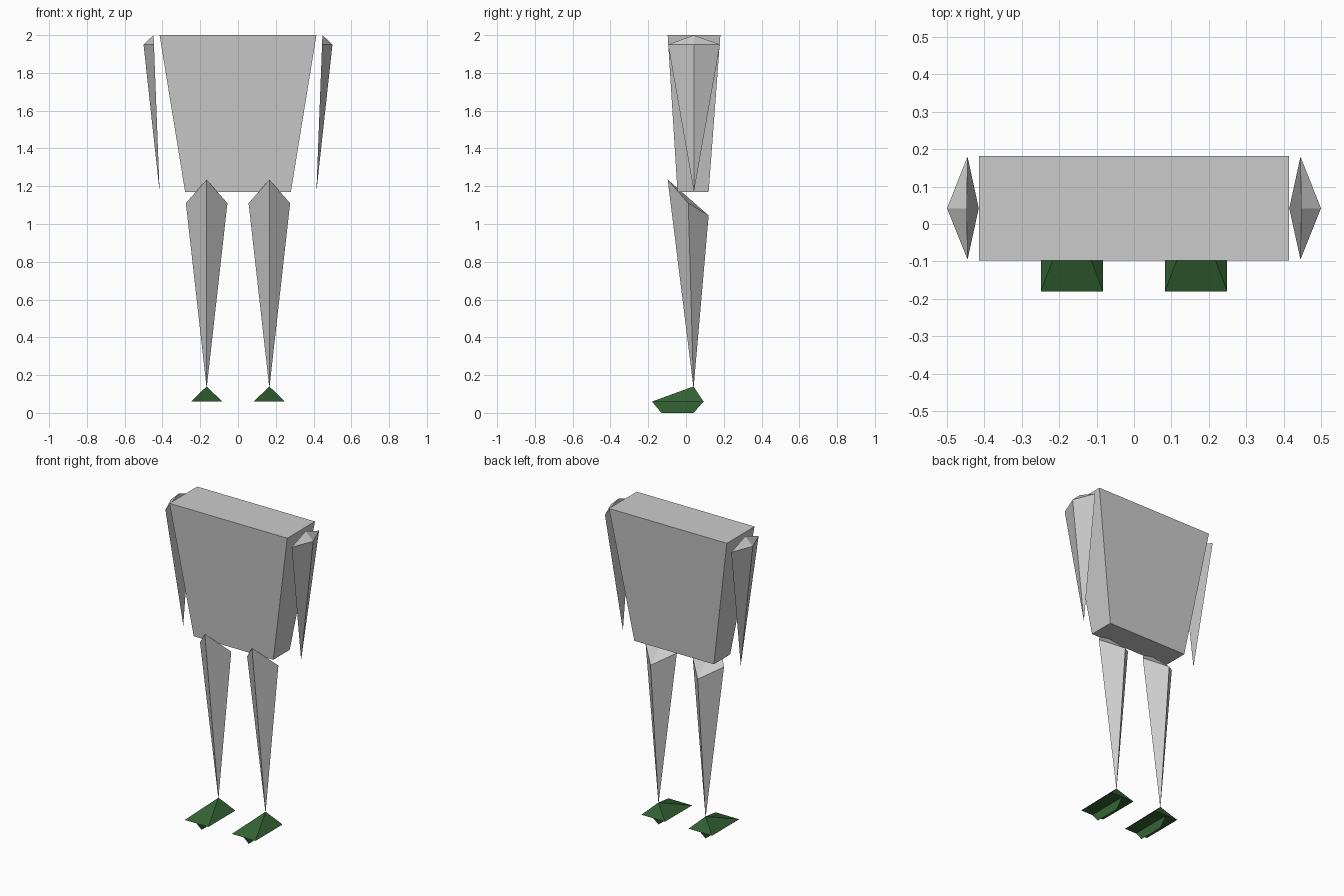
import bpy
import bmesh
from mathutils import Vector

cube = bpy.data.objects.get("Cube")
if cube:
    bpy.data.objects.remove(cube, do_unlink=True)


def make_material(name, color):
    mat = bpy.data.materials.new(name)
    mat.use_nodes = True
    mat.diffuse_color = color
    bsdf = mat.node_tree.nodes["Principled BSDF"]
    bsdf.inputs["Base Color"].default_value = color
    bsdf.inputs["Roughness"].default_value = 0.8
    return mat


grey = make_material("grey", (0.6, 0.6, 0.6, 1))
green = make_material("dark green", (0.034, 0.127, 0.034, 1))


def finish(bm, name, mat):
    mesh = bpy.data.meshes.new(name)
    bm.to_mesh(mesh)
    bm.free()
    mesh.materials.append(mat)
    obj = bpy.data.objects.new(name, mesh)
    bpy.context.collection.objects.link(obj)
    return obj


def solid(name, points, mat, side=1):
    """Faceted convex solid spanning a few corner points, mirrored by side."""
    bm = bmesh.new()
    for x, y, z in points:
        bm.verts.new(Vector((x * side, y, z)))
    bmesh.ops.convex_hull(bm, input=bm.verts[:])
    bmesh.ops.dissolve_limit(bm, angle_limit=0.005, verts=bm.verts[:], edges=bm.edges[:])
    bmesh.ops.recalc_face_normals(bm, faces=bm.faces[:])
    return finish(bm, name, mat)


def plate(name, points, mat, side=1):
    """Single flat sheet, mirrored by side."""
    bm = bmesh.new()
    bm.faces.new([bm.verts.new((x * side, y, z)) for x, y, z in points])
    return finish(bm, name, mat)


def rectangle(half_x, y0, y1, z, cx=0.0):
    return [(cx + sx * half_x, y, z) for sx in (-1, 1) for y in (y0, y1)]


# Torso: block tapering towards the hips
solid("torso", rectangle(0.415, -0.097, 0.182, 2.0) + rectangle(0.28, -0.045, 0.12, 1.17), grey)

LEG_X = 0.166
for side, label in ((1, "left"), (-1, "right")):
    # Arm: long spike with a low peaked shoulder
    solid(label + "_arm", [
        (0.447, 0.042, 2.0),
        (0.50, 0.042, 1.95),
        (0.445, -0.095, 1.95),
        (0.445, 0.18, 1.95),
        (0.415, 0.042, 1.17),
    ], grey, side)

    # Leg: four-sided spike with a top sloping down to the back
    solid(label + "_leg", [
        (LEG_X, -0.097, 1.235),
        (LEG_X - 0.11, 0.012, 1.11),
        (LEG_X + 0.11, 0.012, 1.11),
        (LEG_X, 0.12, 1.045),
        (LEG_X, 0.04, 0.13),
    ], grey, side)

    # Foot: flat-bottomed pyramid with its peak at the ankle
    solid(label + "_foot", rectangle(0.083, -0.18, 0.093, 0.06, LEG_X)
          + [(LEG_X, 0.04, 0.14)], green, side)

    # Keel: thin upright blade under the foot
    plate(label + "_foot_keel", [
        (LEG_X, -0.18, 0.06),
        (LEG_X, -0.13, 0.0),
        (LEG_X, 0.04, 0.0),
        (LEG_X, 0.093, 0.06),
    ], green, side)
